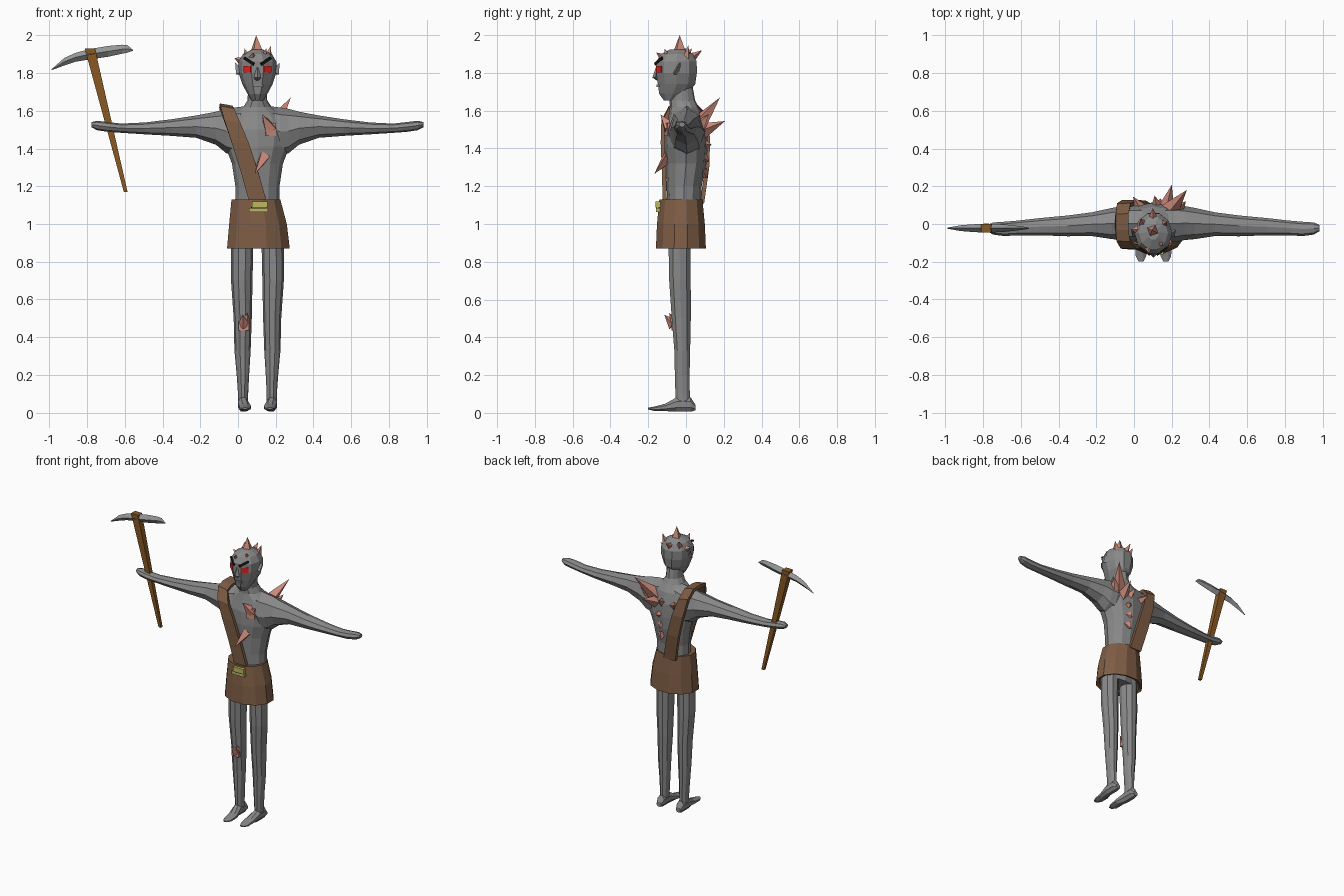
import bpy, bmesh, math
from mathutils import Vector, Euler

CX = 0.103  # body centre line


def material(name, rgb):
    m = bpy.data.materials.new(name)
    m.diffuse_color = (*rgb, 1)
    return m


SKIN = material("grey_skin", (0.25, 0.25, 0.25))
CRYSTAL = material("salmon_crystal", (0.62, 0.26, 0.20))
LEATHER = material("brown_leather", (0.21, 0.11, 0.06))
WOOD = material("warm_wood", (0.25, 0.10, 0.018))
STEEL = material("steel", (0.30, 0.31, 0.31))
BRASS = material("brass", (0.52, 0.48, 0.12))
RED = material("red_eye", (0.80, 0.015, 0.015))
BLACK = material("black", (0.008, 0.008, 0.008))


def finish(bm, name, mat):
    bmesh.ops.recalc_face_normals(bm, faces=bm.faces)
    me = bpy.data.meshes.new(name)
    bm.to_mesh(me)
    bm.free()
    me.materials.append(mat)
    ob = bpy.data.objects.new(name, me)
    bpy.context.collection.objects.link(ob)
    return ob


def loft(name, mat, axis, sections, sides=10, phase=0.0, caps=True):
    """Sections: (centre, half_u, half_v), u and v being the axes across the loft."""
    u, v = {"X": (1, 2), "Y": (0, 2), "Z": (0, 1)}[axis]
    bm = bmesh.new()
    rings = []
    for c, ru, rv in sections:
        ring = []
        for i in range(sides):
            a = phase + 2 * math.pi * i / sides
            p = Vector(c)
            p[u] += ru * math.cos(a)
            p[v] += rv * math.sin(a)
            ring.append(bm.verts.new(p))
        rings.append(ring)
    for a, b in zip(rings, rings[1:]):
        for i in range(sides):
            j = (i + 1) % sides
            bm.faces.new((a[i], a[j], b[j], b[i]))
    if caps:
        bm.faces.new(rings[0])
        bm.faces.new(rings[-1])
    return finish(bm, name, mat)


def box(name, mat, loc, size, rot=(0, 0, 0)):
    bm = bmesh.new()
    bmesh.ops.create_cube(bm, size=1)
    bmesh.ops.scale(bm, vec=size, verts=bm.verts)
    ob = finish(bm, name, mat)
    ob.location = loc
    ob.rotation_euler = Euler([math.radians(r) for r in rot])
    return ob


def spike(name, base, tip, r, mat=CRYSTAL, sides=4):
    base, tip = Vector(base), Vector(tip)
    d = tip - base
    bm = bmesh.new()
    bmesh.ops.create_cone(bm, cap_ends=True, segments=sides, radius1=r, radius2=0, depth=d.length)
    bmesh.ops.translate(bm, vec=(0, 0, d.length / 2), verts=bm.verts)
    ob = finish(bm, name, mat)
    ob.location = base
    ob.rotation_euler = d.to_track_quat("Z", "Y").to_euler()
    return ob


# Torso and neck: z, half width, y centre, half depth
torso = [(0.88, .11, -.03, .06), (1.08, .118, -.01, .088), (1.2, .117, -.01, .093),
         (1.32, .135, 0, .108), (1.41, .17, 0, .115), (1.5, .185, 0, .112),
         (1.575, .145, 0, .092), (1.62, .075, -.01, .075), (1.655, .052, -.02, .068),
         (1.73, .05, -.025, .06)]
loft("torso", SKIN, "Z", [((CX, cy, z), rx, ry) for z, rx, cy, ry in torso], 12)

# Head
head = [(1.655, .03, -.085, .035), (1.69, .053, -.068, .078), (1.74, .08, -.05, .104),
        (1.80, .1, -.05, .113), (1.86, .1, -.05, .112), (1.90, .077, -.048, .088),
        (1.925, .03, -.045, .04)]
loft("head", SKIN, "Z", [((CX, cy, z), rx, ry) for z, rx, cy, ry in head])

# Face
loft("nose", SKIN, "Z", [((CX, -.152, 1.83), .008, .008), ((CX, -.162, 1.775), .018, .016),
                         ((CX, -.145, 1.76), .012, .01)], 4)
box("lip", SKIN, (CX + .005, -.145, 1.732), (.05, .02, .012))
for s in (-1, 1):
    box("eye", RED, (CX + s * .052, -.142, 1.82), (.046, .009, .034), (0, 0, s * 36))
    box("brow", BLACK, (CX + s * .045, -.145, 1.863), (.07, .01, .014), (0, -s * 28, s * 36))
    spike("ear", (CX + s * .09, -.055, 1.80), (CX + s * .118, -.03, 1.855), .026, SKIN, 3)

# Arms: offset from centre, low z, high z, front y, back y
arm = [(.06, 1.40, 1.625, -.09, .10), (.12, 1.36, 1.617, -.095, .10),
       (.165, 1.375, 1.61, -.085, .095), (.22, 1.42, 1.595, -.08, .085),
       (.325, 1.457, 1.575, -.064, .062), (.455, 1.467, 1.555, -.065, .045),
       (.595, 1.475, 1.538, -.06, .032), (.72, 1.483, 1.532, -.06, .018),
       (.79, 1.488, 1.54, -.064, .012), (.85, 1.497, 1.547, -.056, .008),
       (.88, 1.513, 1.54, -.038, -.005)]
# Legs: z, offset, half width, y centre, half depth
leg = [(.98, .08, .06, -.035, .062), (.7, .083, .057, -.032, .06), (.5, .078, .048, -.025, .053),
       (.33, .079, .043, -.02, .044), (.2, .077, .033, -.02, .041), (.1, .076, .027, -.018, .04),
       (.04, .076, .027, -.015, .038)]
# Feet: y, low z, high z, half width
foot = [(.05, .012, .045, .018), (.025, .003, .085, .029), (-.05, .003, .085, .03),
        (-.11, .008, .05, .034), (-.17, .01, .034, .03), (-.2, .018, .028, .014)]
for s, side in ((-1, "right"), (1, "left")):
    loft(side + "_arm", SKIN, "X",
         [((CX + s * d, (f + b) / 2, (lo + hi) / 2), (b - f) / 2, (hi - lo) / 2)
          for d, lo, hi, f, b in arm], 8)
    loft(side + "_leg", SKIN, "Z",
         [((CX + s * d, cy, z), rx, ry) for z, d, rx, cy, ry in leg])
    loft(side + "_foot", SKIN, "Y",
         [((CX + s * (.076 - .01 * (y < -.1)), y, (lo + hi) / 2), w, (hi - lo) / 2)
          for y, lo, hi, w in foot], 8, math.pi / 8)

# Skirt with an inner wall and a top rim
skirt = [(1.05, .10, .105, .09), (.88, .106, .15, .112), (.87, .108, .172, .137),
         (1.0, .106, .158, .131), (1.13, .095, .134, .118), (1.128, .10, .105, .085)]
loft("skirt", LEATHER, "Z", [((x, -.027, z), rx, ry) for z, x, rx, ry in skirt], 12,
     math.pi / 12, False)

# Shoulder strap: centre x, y, z, half width
path = [(.108, -.112, 1.11, .047), (.06, -.117, 1.28, .046), (.012, -.123, 1.43, .045),
        (-.03, -.12, 1.54, .042), (-.058, -.085, 1.61, .036), (-.064, -.03, 1.622, .034),
        (-.064, .05, 1.622, .034), (-.055, .10, 1.57, .036), (-.02, .117, 1.45, .042),
        (.02, .112, 1.3, .045), (.065, .085, 1.11, .046)]
bm = bmesh.new()
pairs = [[bm.verts.new((x + s * w, y, z - (.006 * s if z > 1.5 else 0))) for s in (-1, 1)]
         for x, y, z, w in path]
for a, b in zip(pairs, pairs[1:]):
    bm.faces.new((a[0], a[1], b[1], b[0]))
strap = finish(bm, "shoulder_strap", LEATHER)
thick = strap.modifiers.new("thickness", "SOLIDIFY")
thick.thickness, thick.offset = .022, 0

# Buckle
box("buckle_frame", BRASS, (.108, -.148, 1.074), (.10, .02, .02))
box("buckle_slot", BLACK, (.108, -.157, 1.086), (.08, .006, .006))
box("buckle", BRASS, (.115, -.148, 1.104), (.08, .026, .032))

# Crystal growths: base, tip, radius
for name, base, tip, r in (
        ("crown_spike", (.1, -.035, 1.90), (.096, -.033, 2.0), .042),
        ("crown_spike", (.155, 0, 1.87), (.175, .012, 1.945), .028),
        ("crown_spike", (.025, -.03, 1.86), (-.02, -.03, 1.88), .026),
        ("crown_spike", (.075, -.115, 1.875), (.08, -.158, 1.908), .026),
        ("crown_spike", (.135, -.095, 1.88), (.15, -.115, 1.93), .025),
        ("crown_spike", (.10, .015, 1.87), (.10, .085, 1.92), .032),
        ("crown_spike", (.05, 0, 1.88), (.035, .03, 1.93), .026),
        ("shoulder_spike", (.19, .07, 1.53), (.28, .18, 1.67), .05),
        ("shoulder_spike", (.17, .08, 1.49), (.20, .207, 1.545), .045),
        ("shoulder_spike", (.23, .075, 1.52), (.275, .12, 1.58), .038),
        ("back_spike", (.12, .09, 1.50), (.11, .15, 1.54), .034),
        ("back_spike", (.03, .09, 1.50), (-.005, .145, 1.53), .03),
        ("back_spike", (.135, .09, 1.42), (.14, .135, 1.42), .04),
        ("back_spike", (.125, .09, 1.35), (.12, .125, 1.33), .035),
        ("back_spike", (.125, .085, 1.28), (.12, .115, 1.24), .034),
        ("chest_spike", (.17, -.085, 1.505), (.128, -.135, 1.58), .042),
        ("belly_spike", (.14, -.09, 1.36), (.09, -.168, 1.265), .036),
        ("knee_spike", (.03, -.065, .465), (.025, -.115, .52), .032),
        ("knee_spike", (.045, -.06, .48), (.05, -.09, .53), .022)):
    spike(name, base, tip, r)
box("chest_crystal", CRYSTAL, (.172, -.098, 1.50), (.055, .02, .07), (0, 0, 18))
box("knee_crystal", CRYSTAL, (.03, -.068, .46), (.055, .02, .05))

# Pickaxe: tapered handle and curved pointed head
loft("pickaxe_handle", WOOD, "Z", [((-.595, -.022, 1.17), .014, .013),
                                   ((-.785, -.022, 1.93), .038, .032)], 4, math.pi / 4)
blade = [(-.988, 1.815, 1.82, .003), (-.92, 1.84, 1.88, .015), (-.86, 1.86, 1.907, .02),
         (-.785, 1.872, 1.927, .024), (-.69, 1.886, 1.943, .02), (-.615, 1.902, 1.95, .012),
         (-.585, 1.908, 1.947, .008), (-.557, 1.918, 1.923, .003)]
loft("pickaxe_head", STEEL, "X", [((x, -.022, (lo + hi) / 2), w, (hi - lo) / 2)
                                  for x, lo, hi, w in blade], 4)
